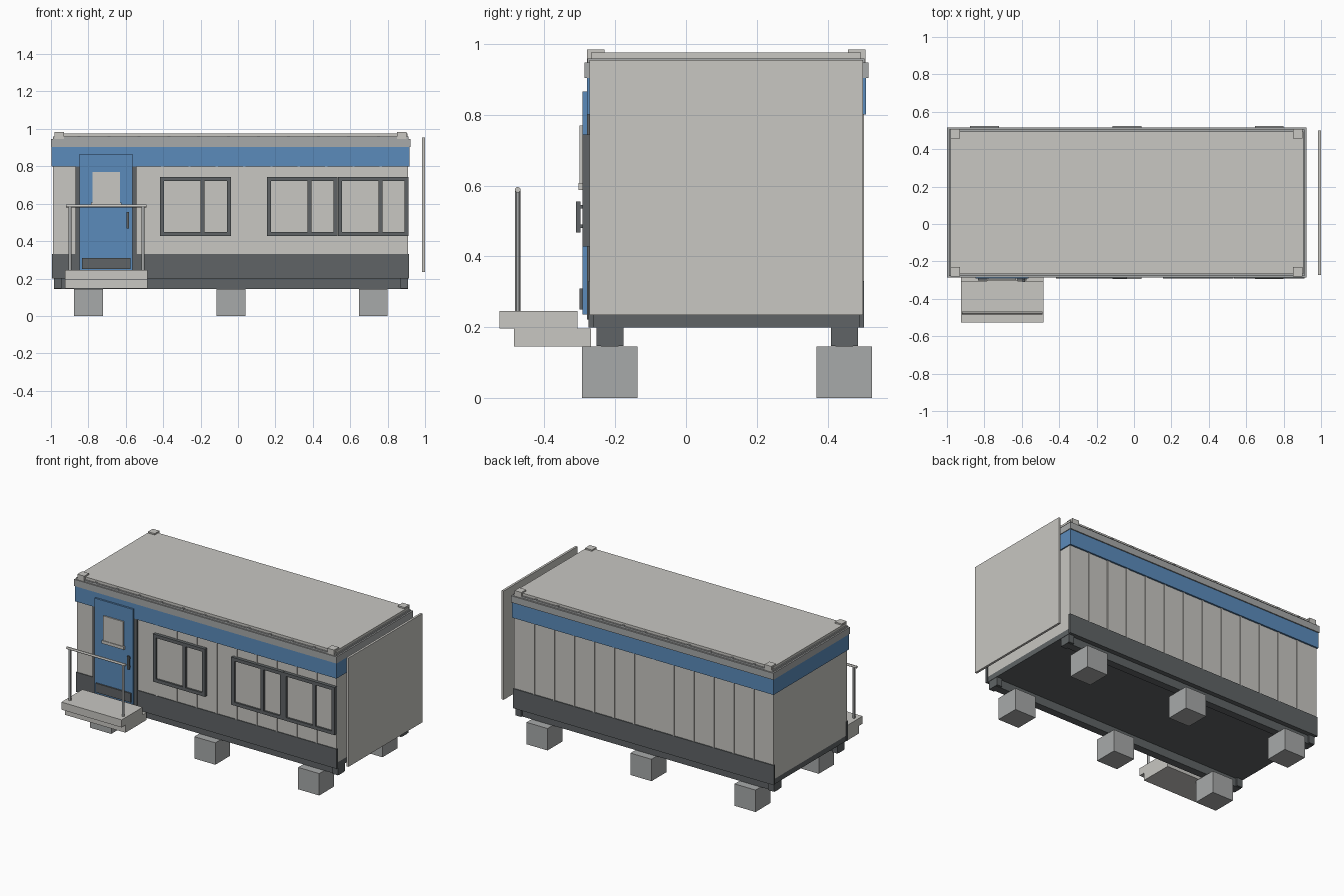
import bpy

cube = bpy.data.objects.get("Cube")
if cube:
    bpy.data.objects.remove(cube, do_unlink=True)


def material(name, rgb):
    m = bpy.data.materials.new(name)
    m.use_nodes = True
    m.diffuse_color = (*rgb, 1)
    m.node_tree.nodes["Principled BSDF"].inputs["Base Color"].default_value = (*rgb, 1)
    return m


light = material("warm light grey", (0.58, 0.57, 0.54))
blue = material("blue", (0.105, 0.26, 0.50))
grey = material("mid grey", (0.39, 0.40, 0.40))
dark = material("dark grey", (0.115, 0.127, 0.133))


def box(name, mat, x, y, z):
    """Box spanning the given (low, high) ranges."""
    bpy.ops.mesh.primitive_cube_add(size=1, location=[sum(r) / 2 for r in (x, y, z)])
    o = bpy.context.object
    o.name = name
    o.scale = [r[1] - r[0] for r in (x, y, z)]
    bpy.ops.object.transform_apply(location=False, rotation=False, scale=True)
    o.data.materials.append(mat)
    return o


def rod(name, mat, centre, radius, length, turn=(0, 0, 0)):
    bpy.ops.mesh.primitive_cylinder_add(vertices=12, radius=radius, depth=length,
                                        location=centre, rotation=turn)
    o = bpy.context.object
    o.name = name
    o.data.materials.append(mat)
    bpy.ops.object.shade_smooth_by_angle()


# Cabin shell and base
LEFT, RIGHT, FRONT, BACK = -0.99, 0.91, -0.27, 0.497
box("cabin_walls", light, (LEFT, RIGHT), (FRONT, BACK), (0.235, 0.95))
box("floor_frame", dark, (LEFT, RIGHT), (-0.273, 0.5), (0.2, 0.235))
for side, y in (("front", (-0.275, -0.26)), ("back", (0.49, 0.503))):
    box(side + "_skirt", dark, (-0.995, 0.915), y, (0.2, 0.33))

# Vertical ribs on the long walls
step = (RIGHT - LEFT) / 13
for i in range(1, 13):
    x = LEFT + i * step
    box("back_rib", light, (x - 0.006, x + 0.006), (0.49, 0.502), (0.33, 0.8))
    if i != 1:
        box("front_rib", light, (x - 0.006, x + 0.006), (-0.274, -0.26), (0.33, 0.8))

# Blue band, fascia and roof
box("blue_band", blue, (-0.997, 0.918), (-0.28, 0.508), (0.8, 0.905))
box("roof_fascia", grey, (-1.0, 0.922), (-0.286, 0.515), (0.903, 0.947))
box("roof_edge", grey, (-0.99, 0.912), (-0.278, 0.504), (0.94, 0.958))
box("roof_panel", light, (-0.982, 0.905), (-0.268, 0.494), (0.95, 0.975))
for x in (-0.98, 0.85):
    for y in (-0.28, 0.457):
        box("roof_corner_block", light, (x, x + 0.05), (y, y + 0.05), (0.947, 0.984))
for i in range(11):
    x = -0.85 + i * 0.16
    for y in (-0.273, 0.499):
        box("roof_clip", grey, (x - 0.008, x + 0.008), (y - 0.006, y + 0.006), (0.955, 0.963))

# Loose end panel standing off the cabin
box("end_panel", light, (0.985, 1.0), (-0.272, 0.5), (0.235, 0.955))

# Beams and footing blocks
for y in (-0.215, 0.447):
    box("floor_beam", dark, (-0.985, 0.908), (y - 0.025, y + 0.025), (0.145, 0.2))
    for x in (-0.985, 0.868):
        box("beam_end", dark, (x, x + 0.04), (y - 0.038, y + 0.038), (0.147, 0.2))
    for x in (-0.8, -0.038, 0.723):
        box("footing_block", grey, (x - 0.077, x + 0.077), (y - 0.078, y + 0.078), (0, 0.145))


# Windows with a dark frame and two unequal panes
def window(x0, x1):
    z0, z1, t = 0.428, 0.744, 0.022
    y = (-0.292, -0.265)
    split = x0 + (x1 - x0) * 0.6
    box("window_glass", light, (x0 + 0.005, x1 - 0.005), (-0.28, -0.265), (z0 + 0.005, z1 - 0.005))
    for z in (z0, z1 - t):
        box("window_rail", dark, (x0, x1), y, (z, z + t))
    for x in (x0, split - t / 2, x1 - t):
        box("window_stile", dark, (x, x + t), y, (z0 + t, z1 - t))


for x0, x1 in ((-0.418, -0.038), (0.155, 0.533), (0.535, 0.912)):
    window(x0, x1)

# Door
box("door_frame", dark, (-0.868, -0.543), (-0.28, -0.26), (0.222, 0.802))
box("door_leaf", blue, (-0.847, -0.565), (-0.292, -0.265), (0.236, 0.866))
box("door_window", light, (-0.777, -0.632), (-0.3, -0.29), (0.605, 0.77))
box("door_window_sill", light, (-0.785, -0.624), (-0.304, -0.29), (0.587, 0.607))
box("door_kick_plate", dark, (-0.834, -0.575), (-0.301, -0.29), (0.25, 0.31))
box("door_handle", dark, (-0.596, -0.582), (-0.31, -0.298), (0.468, 0.555))
for z in (0.48, 0.535):
    box("handle_mount", dark, (-0.596, -0.582), (-0.3, -0.29), (z, z + 0.01))

# Entrance platform and handrail
box("platform", light, (-0.925, -0.484), (-0.526, -0.306), (0.196, 0.246))
box("platform_base", light, (-0.925, -0.484), (-0.486, -0.268), (0.146, 0.196))
for x in (-0.898, -0.508):
    rod("rail_post", grey, (x, -0.475, 0.415), 0.008, 0.345)
rod("top_rail", light, (-0.705, -0.475, 0.588), 0.008, 0.43, (0, 1.5708, 0))
